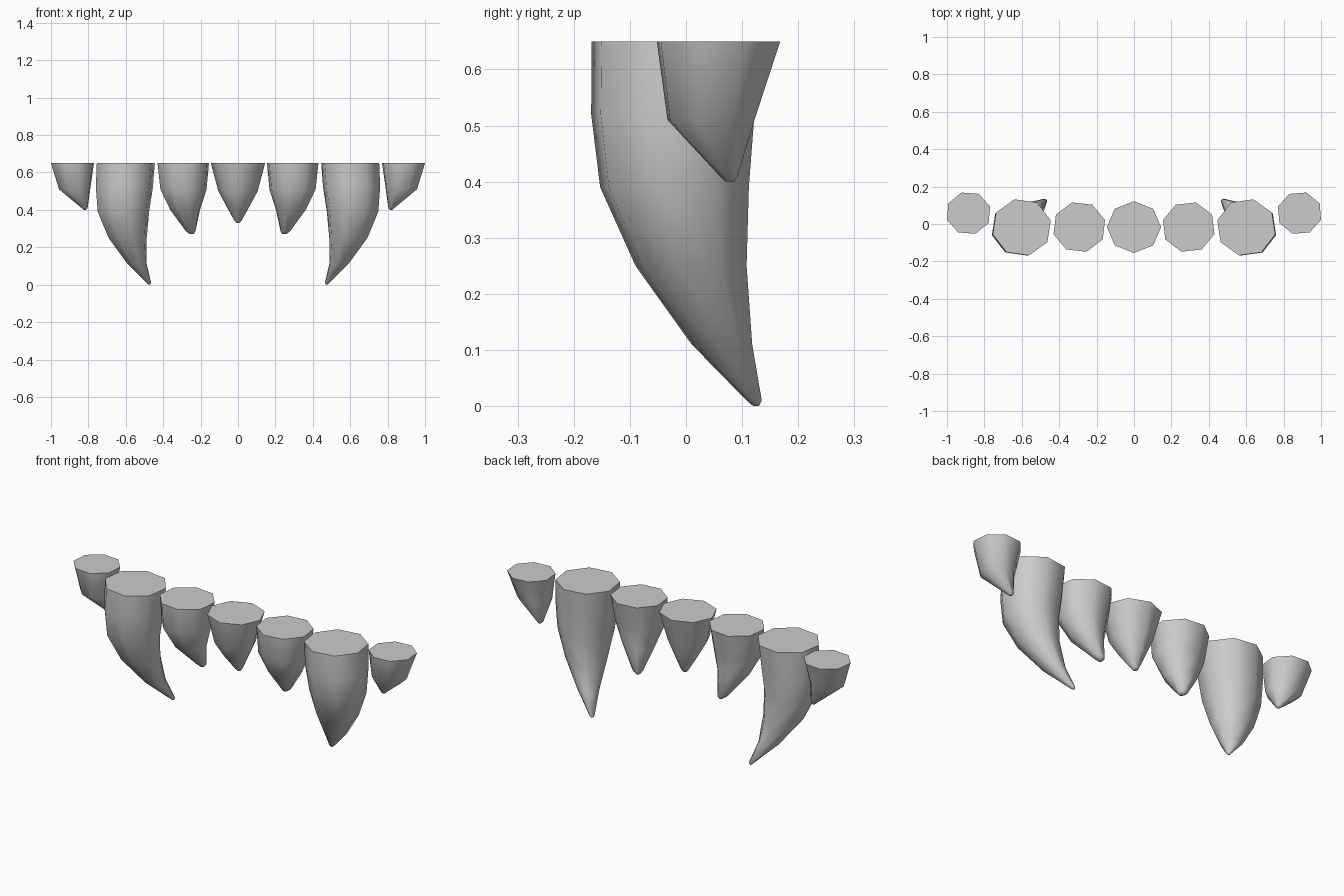
import bpy, bmesh, math

if "Cube" in bpy.data.objects:
    bpy.data.objects.remove(bpy.data.objects["Cube"])

SIDES = 8


def tooth(name, phase, rings, mirrored=True):
    """Loft eight-sided rings, each given as (z, x min, x max, y min, y max)."""
    angles = [math.radians(phase) + math.tau * i / SIDES for i in range(SIDES)]
    ex = max(abs(math.cos(a)) for a in angles)
    ey = max(abs(math.sin(a)) for a in angles)
    bm = bmesh.new()
    loops = []
    for z, x0, x1, y0, y1 in rings:
        loops.append([bm.verts.new(((x0 + x1) / 2 + (x1 - x0) / 2 * math.cos(a) / ex,
                                    (y0 + y1) / 2 + (y1 - y0) / 2 * math.sin(a) / ey, z))
                      for a in angles])
    for up, low in zip(loops, loops[1:]):
        for i in range(SIDES):
            j = (i + 1) % SIDES
            bm.faces.new((up[i], low[i], low[j], up[j]))
    bm.faces.new(loops[0])
    bm.faces.new(loops[-1][::-1])
    bmesh.ops.recalc_face_normals(bm, faces=bm.faces)
    mesh = bpy.data.meshes.new(name)
    bm.to_mesh(mesh)
    bm.free()
    ob = bpy.data.objects.new(name, mesh)
    bpy.context.collection.objects.link(ob)
    bpy.ops.object.select_all(action='DESELECT')
    ob.select_set(True)
    bpy.context.view_layer.objects.active = ob
    bpy.ops.object.shade_smooth_by_angle(angle=math.radians(62))
    if mirrored:
        ob.modifiers.new("mirror", 'MIRROR').use_mirror_merge = False


# Middle tooth
tooth("center_tooth", 0, [
    (0.65, -0.145, 0.145, -0.155, 0.122),
    (0.50, -0.105, 0.105, -0.125, 0.080),
    (0.42, -0.062, 0.062, -0.075, 0.055),
    (0.34, -0.018, 0.018, -0.010, 0.026),
    (0.33, -0.008, 0.008, 0.000, 0.016)], mirrored=False)

# Pair of small incisors beside it
tooth("incisors", -16, [
    (0.65, 0.155, 0.430, -0.148, 0.115),
    (0.51, 0.168, 0.415, -0.138, 0.085),
    (0.40, 0.203, 0.362, -0.080, 0.075),
    (0.285, 0.228, 0.278, 0.025, 0.075),
    (0.27, 0.238, 0.258, 0.040, 0.065)])

# Pair of long curved fangs
tooth("fangs", -14, [
    (0.65, 0.445, 0.755, -0.168, 0.132),
    (0.52, 0.455, 0.760, -0.169, 0.122),
    (0.39, 0.475, 0.750, -0.153, 0.112),
    (0.25, 0.488, 0.692, -0.090, 0.108),
    (0.11, 0.488, 0.590, 0.010, 0.118),
    (0.01, 0.465, 0.490, 0.108, 0.135),
    (0.00, 0.470, 0.480, 0.120, 0.130)])

# Pair of short outer teeth set further back
tooth("outer_teeth", -18, [
    (0.65, 0.770, 1.000, -0.052, 0.168),
    (0.51, 0.790, 0.957, -0.033, 0.122),
    (0.41, 0.804, 0.836, 0.060, 0.092),
    (0.40, 0.812, 0.826, 0.070, 0.085)])
